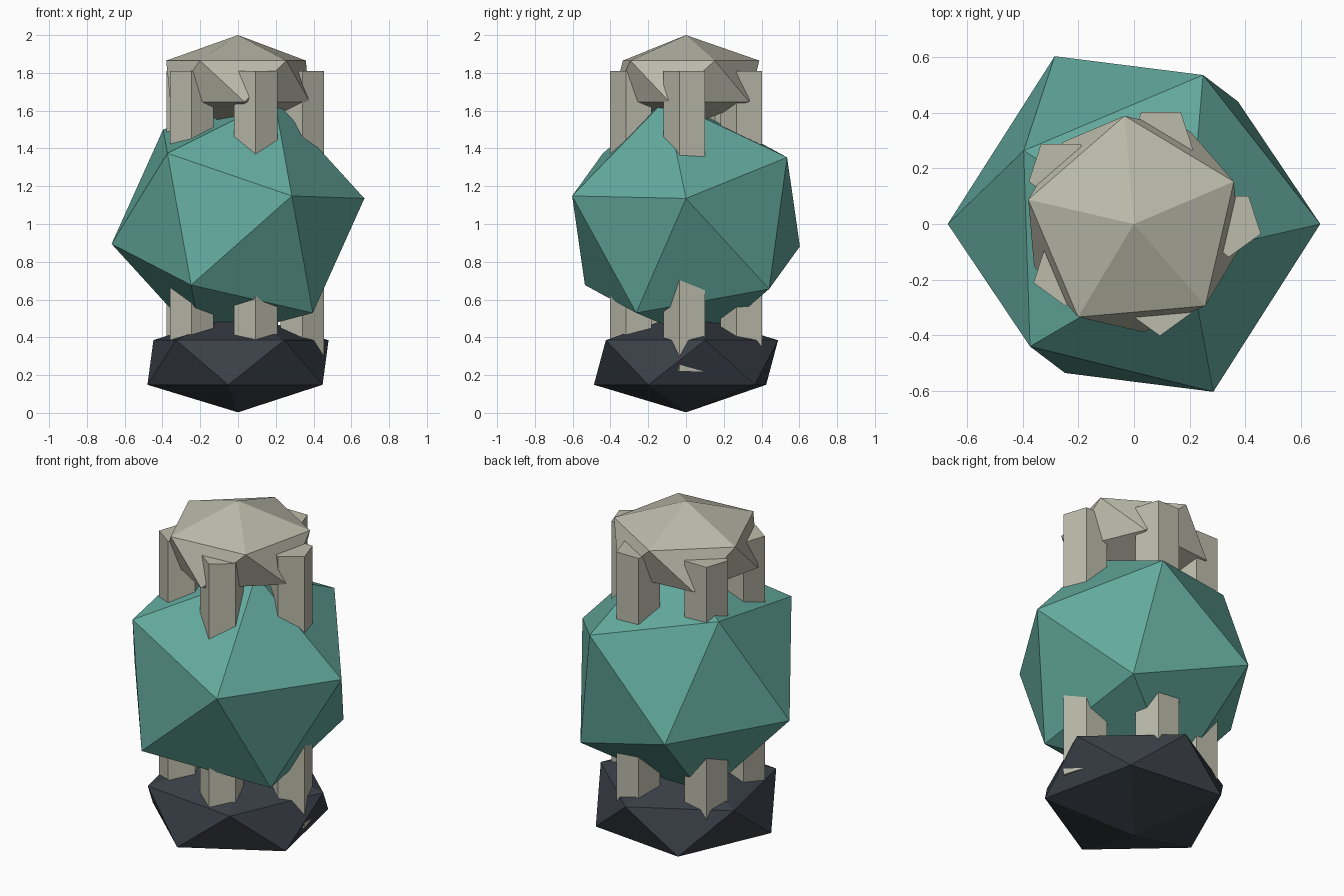
import bpy, math
from mathutils import Vector, Matrix

if "Cube" in bpy.data.objects:
    bpy.data.objects.remove(bpy.data.objects["Cube"])


def material(name, rgb):
    m = bpy.data.materials.new(name)
    m.diffuse_color = (*rgb, 1)
    m.use_nodes = True
    m.node_tree.nodes["Principled BSDF"].inputs["Base Color"].default_value = m.diffuse_color
    return m


STONE = material("pale_stone", (0.50, 0.50, 0.41))
TEAL = material("teal_crystal", (0.125, 0.40, 0.34))
DARK = material("dark_slate", (0.042, 0.050, 0.064))


def finish(name, mat):
    ob = bpy.context.object
    ob.name = name
    ob.data.materials.append(mat)
    return ob


def gem(name, mat, z, radius, half_height, turn):
    """Squashed icosahedron standing on its pole."""
    bpy.ops.mesh.primitive_ico_sphere_add(subdivisions=1, radius=1)
    ob = finish(name, mat)
    ob.data.transform(Matrix.Translation((0, 0, z))
                      @ Matrix.Diagonal((radius, radius, half_height, 1))
                      @ Matrix.Rotation(math.radians(turn), 4, 'Z'))
    return ob


# Dark foot and pale cap
gem("base", DARK, 0.267, 0.548, 0.264, 12)
gem("cap", STONE, 1.756, 0.436, 0.244, 23)

# Large tilted crystal, aimed by two neighbouring corners
bpy.ops.mesh.primitive_ico_sphere_add(subdivisions=1, radius=0.68)
crystal = finish("crystal", TEAL)
pole = Vector((0.667, 0, 0.12)).normalized()
side = Vector((0.297, -0.597, 0.135))
side = (side - pole * side.dot(pole)).normalized()
aim = Matrix((side, pole.cross(side), pole)).transposed().to_4x4()
crystal.data.transform(Matrix.Translation((0, 0, 1.015)) @ aim)

# Five pentagonal posts running through the crystal
LOW, HIGH, POST_R = 0.22, 1.81, 0.121
centres = [(0.341, 0.002), (0.097, 0.304), (-0.263, 0.190),
           (-0.246, -0.174), (0.093, -0.281)]
for i, (x, y) in enumerate(centres):
    bpy.ops.mesh.primitive_cylinder_add(vertices=5, radius=POST_R, depth=HIGH - LOW)
    post = finish(f"post_{i + 1}", STONE)
    post.data.transform(Matrix.Translation((x, y, (LOW + HIGH) / 2))
                        @ Matrix.Rotation(math.pi, 4, 'Z'))
